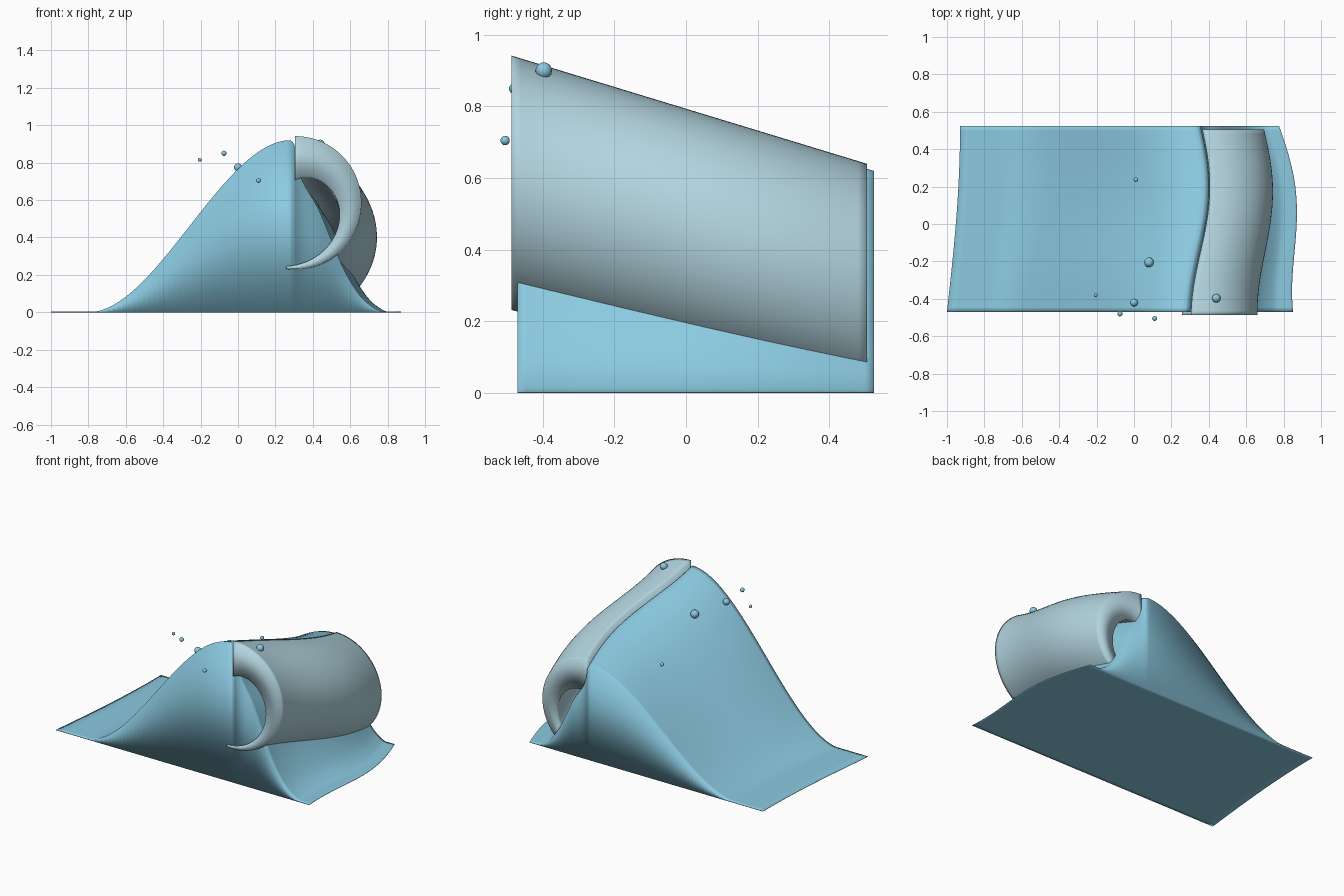
import bpy, bmesh, math

if "Cube" in bpy.data.objects:
    bpy.data.objects.remove(bpy.data.objects["Cube"], do_unlink=True)


def material(name, rgb):
    m = bpy.data.materials.new(name)
    m.use_nodes = True
    color = (*rgb, 1)
    m.diffuse_color = color
    m.node_tree.nodes["Principled BSDF"].inputs["Base Color"].default_value = color
    return m


water = material("sea blue", (0.26, 0.59, 0.75))
foam = material("pale foam blue", (0.45, 0.66, 0.74))


def finish(name, bm, mat):
    bmesh.ops.recalc_face_normals(bm, faces=bm.faces)
    for f in bm.faces:
        f.smooth = True
    mesh = bpy.data.meshes.new(name)
    bm.to_mesh(mesh)
    bm.free()
    mesh.materials.append(mat)
    ob = bpy.data.objects.new(name, mesh)
    bpy.context.collection.objects.link(ob)
    return ob


def loft(name, section, y0, y1, rows, mat):
    """Sweep a section, given as paired upper and lower (x, z) lists, along y."""
    bm = bmesh.new()
    rings = []
    for r in range(rows + 1):
        t = r / rows
        y = y0 + (y1 - y0) * t
        upper, lower = section(y, t)
        rings.append([bm.verts.new((x, y, z)) for x, z in upper + lower[::-1]])
    n = len(rings[0])
    for a, b in zip(rings, rings[1:]):
        for i in range(n):
            j = (i + 1) % n
            bm.faces.new((a[i], a[j], b[j], b[i]))
    # End caps run as strips between the two sides
    for ring in (rings[0], rings[-1]):
        for i in range(n // 2 - 1):
            bm.faces.new((ring[i], ring[i + 1], ring[n - 2 - i], ring[n - 1 - i]))
    return finish(name, bm, mat)


def sway(y):
    """Sideways meander of the crest along the wave."""
    return 0.05 + 0.05 * math.cos(math.pi * (y - 0.2) / 0.7)


def smooth_path(pts, steps):
    """Catmull-Rom curve through the points."""
    p = [pts[0]] + pts + [pts[-1]]
    out = []
    for a, b, c, d in zip(p, p[1:], p[2:], p[3:]):
        for s in range(steps):
            t = s / steps
            out.append(tuple(0.5 * (2 * q + (r - o) * t
                       + (2 * o - 5 * q + 4 * r - u) * t * t
                       + (3 * q - o - 3 * r + u) * t ** 3)
                       for o, q, r, u in zip(a, b, c, d)))
    return out + [pts[-1]]


# Wave body: long gentle back, steep hollow face, flat skirts
SLOPE_START, CREST, LEFT, RIGHT = -0.8, 0.28, -1.0, 0.85
profile = [(LEFT + 0.05 * i, 0) for i in range(4)]
for i in range(40):
    u = i / 40
    profile.append((SLOPE_START + (CREST - SLOPE_START) * u, u * u * (3 - 2 * u)))
profile += smooth_path([(CREST, 1), (0.302, 0.97), (0.312, 0.88), (0.345, 0.76),
                        (0.43, 0.6), (0.495, 0.43), (0.57, 0.24), (0.65, 0.1),
                        (0.72, 0.03), (0.78, 0), (RIGHT, 0)], 4)


def body_section(y, t):
    height = 0.92 - 0.3 * t
    left = 0.07 * math.sin(math.pi / 2 * t)
    mid = sway(y)
    right = mid - 0.13 * t
    upper, lower = [], []
    for x, h in profile:
        if x < CREST:
            w = (x - LEFT) / (CREST - LEFT)
            shift = left + (mid - left) * w
        else:
            w = (x - CREST) / (RIGHT - CREST)
            shift = mid + (right - mid) * w
        upper.append((x + shift, max(h * height, 0.003)))
        lower.append((x + shift, 0))
    return upper, lower


loft("wave_body", body_section, -0.47, 0.525, 40, water)


# Curling lip: crescent, thick at the crest and thin at the tip
def lip_section(y, t):
    radius = 0.355 - 0.025 * t
    cx = 0.305 + sway(y)
    cz = 0.942 - 0.302 * t - radius
    outer, inner = [], []
    for i in range(41):
        u = i / 40
        a = math.radians(90 - 188 * u)
        thick = radius * (0.65 - 0.62 * u)
        for r, side in ((radius, outer), (radius - thick, inner)):
            side.append((cx + r * math.cos(a), max(cz + r * math.sin(a), 0.004)))
    return outer, inner


loft("curling_lip", lip_section, -0.487, 0.505, 40, foam)

# Spray droplets: x, y, z, radius
drops = [(-0.205, -0.38, 0.815, 0.01), (-0.075, -0.48, 0.85, 0.014),
         (0, -0.42, 0.775, 0.021), (0.11, -0.505, 0.705, 0.013),
         (0.08, -0.205, 0.755, 0.026), (0.01, 0.237, 0.61, 0.012),
         (0.44, -0.397, 0.9, 0.023)]
for i, (x, y, z, r) in enumerate(drops):
    bm = bmesh.new()
    bmesh.ops.create_uvsphere(bm, u_segments=16, v_segments=10, radius=r)
    ob = finish(f"spray_droplet_{i + 1}", bm, water)
    ob.location = (x, y, z)
